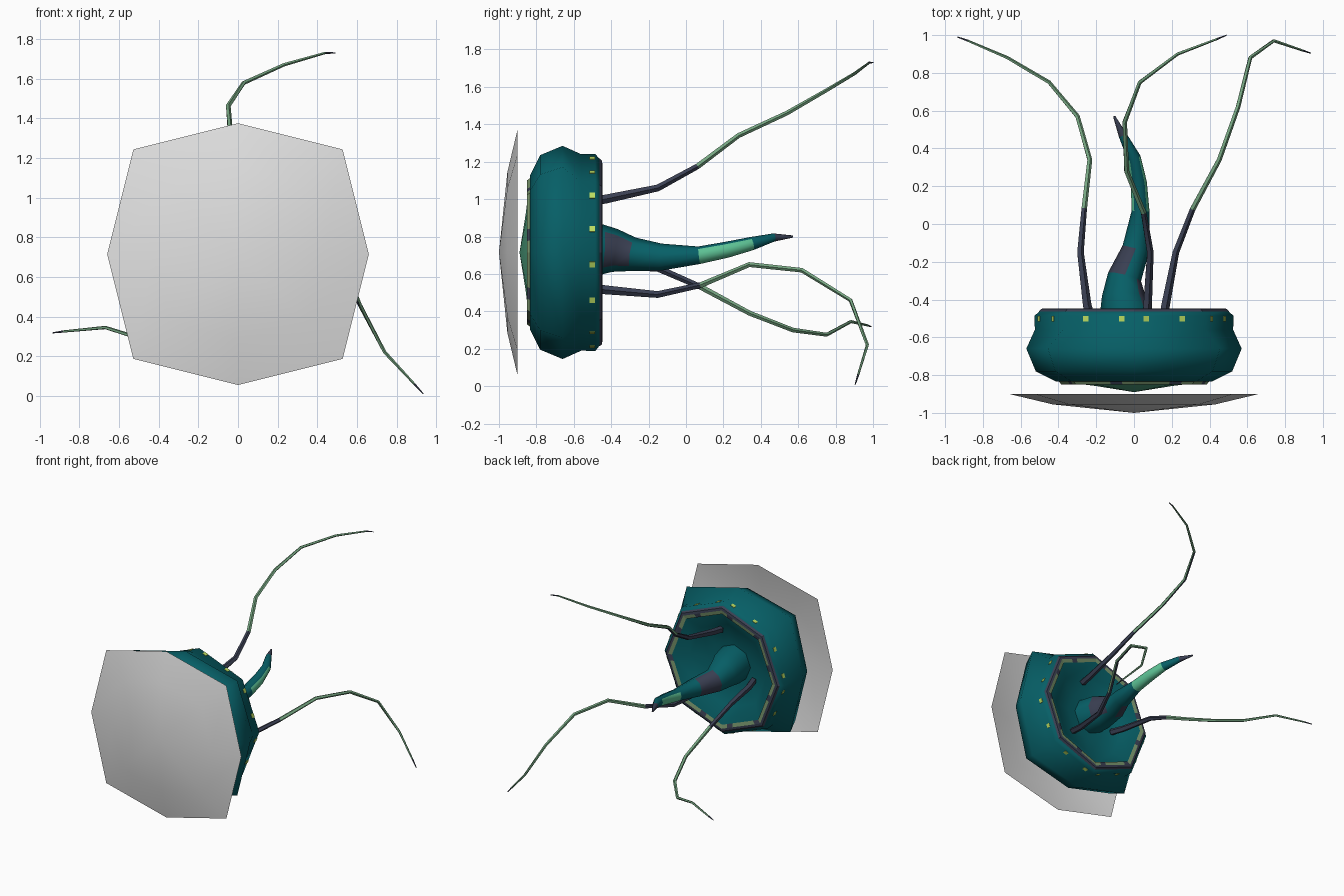
import bpy, bmesh, math
from mathutils import Vector

if "Cube" in bpy.data.objects:
    bpy.data.objects.remove(bpy.data.objects["Cube"])

CZ = 0.715  # height of the creature's axis, which runs along y


def mat(name, r, g, b):
    m = bpy.data.materials.new(name)
    m.diffuse_color = (r, g, b, 1)
    m.use_nodes = True
    m.node_tree.nodes["Principled BSDF"].inputs["Base Color"].default_value = m.diffuse_color
    return m


GREY = mat("shell grey", 0.76, 0.76, 0.76)
TEAL = mat("teal skin", 0.002, 0.115, 0.135)
SLATE = mat("dark slate", 0.042, 0.05, 0.085)
MINT = mat("mint green", 0.11, 0.54, 0.30)
OLIVE = mat("pale olive", 0.19, 0.30, 0.15)
LIME = mat("lime spots", 0.50, 0.72, 0.12)
SAGE = mat("sage green", 0.18, 0.38, 0.22)
IRIS = mat("iris green", 0.09, 0.42, 0.25)


def octo(u, r, k=0.8):
    """Point on an octagon of radius r; u counts corners 0..8, k places the diagonals."""
    def corner(i):
        i %= 8
        a = i * math.pi / 4
        s = r * (k * math.sqrt(2) if i % 2 else 1)
        return Vector((math.sin(a) * s, 0, math.cos(a) * s))
    i = math.floor(u)
    return corner(i).lerp(corner(i + 1), u - i)


def squareness(y):
    """Body is squarish at the front and a regular octagon at the rear rim."""
    return 0.8 if y < -0.6 else 0.72


def finish(name, bm, mats, rule, angle=None):
    bmesh.ops.recalc_face_normals(bm, faces=bm.faces)
    me = bpy.data.meshes.new(name)
    bm.to_mesh(me)
    bm.free()
    ob = bpy.data.objects.new(name, me)
    bpy.context.collection.objects.link(ob)
    for m in mats:
        me.materials.append(m)
    for p in me.polygons:
        p.material_index = rule(p)
    if angle:
        bpy.ops.object.select_all(action='DESELECT')
        ob.select_set(True)
        bpy.context.view_layer.objects.active = ob
        bpy.ops.object.shade_smooth_by_angle(angle=math.radians(angle))
    return ob


def skin(bm, rings, closed=False):
    n = len(rings[0])
    pairs = list(zip(rings, rings[1:]))
    if closed:
        pairs.append((rings[-1], rings[0]))
    for a, b in pairs:
        for j in range(n):
            k = (j + 1) % n
            bm.faces.new((a[j], a[k], b[k], b[j]))


def lathe(name, profile, mats, rule, steps=1, closed=False, angle=None):
    """Sweep a (y, radius) profile round the octagon; radius 0 makes a pole."""
    bm = bmesh.new()
    n = 8 * steps
    rings = [[bm.verts.new(octo(j / steps, max(r, 1e-6), squareness(y)) + Vector((0, y, CZ)))
              for j in range(n)] for y, r in profile]
    skin(bm, rings, closed)
    bmesh.ops.remove_doubles(bm, verts=bm.verts, dist=1e-5)
    return finish(name, bm, mats, rule, angle)


def tube(name, pts, radii, sides, mats, rule):
    bm = bmesh.new()
    pts = [Vector(p) for p in pts]
    rings = []
    for i, (p, r) in enumerate(zip(pts, radii)):
        d = pts[min(i + 1, len(pts) - 1)] - pts[max(i - 1, 0)]
        q = d.to_track_quat('Y', 'Z')
        rings.append([bm.verts.new(p + q @ Vector((
            r * math.cos(2 * math.pi * j / sides), 0,
            r * math.sin(2 * math.pi * j / sides)))) for j in range(sides)])
    skin(bm, rings)
    bm.faces.new(rings[0])
    bm.faces.new(rings[-1])
    return finish(name, bm, mats, rule, 60)


# shallow front shield
lathe("front_shield", [(-0.90, 0.66), (-0.955, 0.43), (-1.0, 0)],
      [GREY], lambda p: 0, angle=60)

# bell-shaped body: outside, rim and inner bowl
lathe("body", [(-0.835, 0.38), (-0.835, 0.41), (-0.78, 0.52), (-0.66, 0.57),
               (-0.56, 0.525), (-0.485, 0.527), (-0.455, 0.49), (-0.46, 0.44),
               (-0.53, 0.33), (-0.56, 0.18), (-0.57, 0)],
      [TEAL], lambda p: 0, angle=70)

# domed front eye with green centre
lathe("front_eye", [(-0.835, 0.39), (-0.845, 0.30), (-0.858, 0.20), (-0.89, 0)],
      [TEAL, IRIS], lambda p: int(p.center.y < -0.845), angle=60)

# mottled trim in front of the body
lathe("front_trim", [(-0.83, 0.40), (-0.85, 0.385), (-0.85, 0.355), (-0.83, 0.36)],
      [OLIVE, SLATE], lambda p: int(p.index % 40 % 5 == 3), steps=5, closed=True)

# rear rim: dark band, dashed olive inner edge
lathe("rear_rim", [(-0.462, 0.502), (-0.449, 0.490), (-0.447, 0.470), (-0.453, 0.440)],
      [SLATE, OLIVE],
      lambda p: int(p.index // 56 == 2 and p.index % 5 != 1), steps=7)

# lime spots around the rear band
bm = bmesh.new()
for i in range(8):
    # spot spacing is measured from the corners lying on the axes
    for t in (0.33, 0.8) if i == 1 else (0.17, 0.67):
        t = t if i % 2 == 0 else 1 - t
        c = octo(i + t, 0.528, 0.72)
        d = (octo(i + 0.9, 1, 0.72) - octo(i + 0.1, 1, 0.72)).normalized() * 0.016
        c += Vector((0, -0.502, CZ))
        w = Vector((0, 0.015, 0))
        out = Vector((c.x, 0, c.z - CZ)).normalized() * 0.003
        low = [bm.verts.new(c + s) for s in (d + w, d - w, -d - w, w - d)]
        top = [bm.verts.new(v.co + out) for v in low]
        skin(bm, [low, top])
        bm.faces.new(low)
        bm.faces.new(top)
finish("lime_spots", bm, [LIME], lambda p: 0)


# central horn-like tongue
def tongue_rule(p):
    n, y = p.normal, p.center.y
    if y > 0.45:
        return 1
    if 0.08 < y < 0.35 and n.z < 0.6:
        return 2
    if -0.42 < y < -0.25 and n.x > 0.6:      # patch on the right
        return 1
    if -0.28 < y < -0.13 and n.x < 0.2:      # patch winding over the left
        return 1
    return 0


tube("tongue",
     [(-0.03, -0.58, 0.735), (-0.045, -0.45, 0.73), (-0.055, -0.38, 0.725),
      (-0.05, -0.28, 0.705), (0.01, -0.13, 0.69), (0.035, 0.07, 0.70),
      (0.025, 0.22, 0.73), (0.0, 0.35, 0.762), (-0.06, 0.47, 0.795), (-0.105, 0.57, 0.80)],
     [0.145, 0.135, 0.115, 0.09, 0.072, 0.047, 0.043, 0.036, 0.022, 0.006],
     8, [TEAL, SLATE, MINT], tongue_rule)

# three trailing tentacles
PATHS = {
    "upper_tentacle": [(0.065, -0.53, 0.985), (0.07, -0.43, 1.0), (0.085, -0.15, 1.06),
                       (0.05, 0.06, 1.175), (-0.04, 0.28, 1.34), (-0.05, 0.54, 1.46),
                       (0.03, 0.75, 1.58), (0.23, 0.90, 1.67), (0.44, 0.98, 1.73),
                       (0.49, 1.0, 1.73)],
    "left_tentacle": [(-0.22, -0.53, 0.655), (-0.25, -0.43, 0.65), (-0.285, -0.15, 0.63),
                      (-0.265, 0.08, 0.53), (-0.235, 0.34, 0.39), (-0.30, 0.57, 0.30),
                      (-0.45, 0.75, 0.275), (-0.67, 0.88, 0.345), (-0.88, 0.97, 0.325),
                      (-0.935, 0.99, 0.318)],
    "right_tentacle": [(0.15, -0.55, 0.535), (0.165, -0.43, 0.515), (0.22, -0.15, 0.49),
                       (0.31, 0.08, 0.54), (0.45, 0.34, 0.65), (0.55, 0.62, 0.62),
                       (0.615, 0.88, 0.46), (0.74, 0.97, 0.22), (0.89, 0.92, 0.06),
                       (0.935, 0.905, 0.01)],
}
RADII = [0.026, 0.025, 0.019, 0.016, 0.014, 0.013, 0.011, 0.009, 0.006, 0.003]


def tentacle_rule(p):
    seg, face = divmod(p.index, 5)
    if seg < 3 or seg >= 8:
        return 0
    return 0 if face == 3 and seg < 6 else 1


for name, path in PATHS.items():
    tube(name, path, RADII, 5, [SLATE, SAGE], tentacle_rule)
